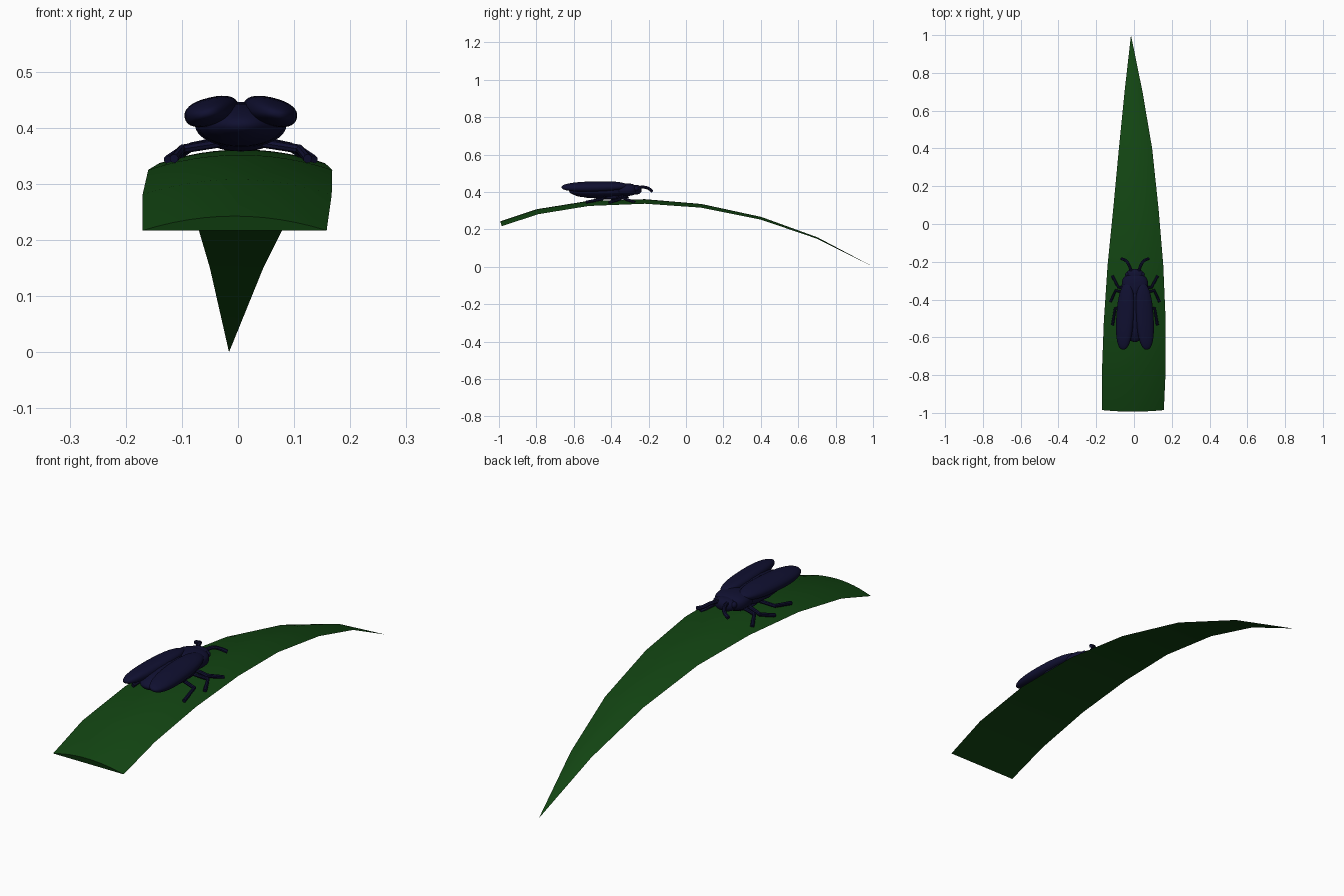
import bpy, bmesh, math
from mathutils import Vector, Euler

if "Cube" in bpy.data.objects:
    bpy.data.objects.remove(bpy.data.objects["Cube"])


def material(name, rgb):
    m = bpy.data.materials.new(name)
    m.diffuse_color = (*rgb, 1)
    m.use_nodes = True
    m.node_tree.nodes["Principled BSDF"].inputs["Base Color"].default_value = m.diffuse_color
    return m


GREEN = material("leaf green", (0.006, 0.058, 0.006))
NAVY = material("beetle navy", (0.005, 0.005, 0.030))
CX = 0.005  # beetle centre line


def finish(bm, name, mat, angle):
    bmesh.ops.recalc_face_normals(bm, faces=bm.faces)
    me = bpy.data.meshes.new(name)
    bm.to_mesh(me)
    bm.free()
    ob = bpy.data.objects.new(name, me)
    bpy.context.collection.objects.link(ob)
    me.materials.append(mat)
    bpy.ops.object.select_all(action='DESELECT')
    ob.select_set(True)
    bpy.context.view_layer.objects.active = ob
    bpy.ops.object.shade_smooth_by_angle(angle=math.radians(angle))
    return ob


def blob(name, loc, radii, rot=(0, 0, 0), power=1.0, rings=0.0):
    """Rounded form; power below 1 squares it off, rings adds segments along y."""
    bm = bmesh.new()
    bmesh.ops.create_uvsphere(bm, u_segments=32, v_segments=24, radius=1,
                              matrix=Euler((math.pi / 2, 0, 0)).to_matrix().to_4x4())
    r = Euler([math.radians(a) for a in rot]).to_matrix()
    for v in bm.verts:
        k = 1 + rings * math.cos(v.co.y * 18)
        c = Vector([math.copysign(abs(a) ** power, a) * s for a, s in zip(v.co, radii)])
        c.x *= k
        c.z *= k
        v.co = r @ c + Vector(loc)
    return finish(bm, name, NAVY, 40)


def tube(name, pts, radius, kind):
    cu = bpy.data.curves.new(name, 'CURVE')
    cu.dimensions = '3D'
    cu.bevel_depth = radius
    cu.bevel_resolution = 2
    cu.use_fill_caps = True
    sp = cu.splines.new(kind)
    if kind == 'BEZIER':
        sp.bezier_points.add(len(pts) - 1)
        for p, q in zip(sp.bezier_points, pts):
            p.co = q
            p.handle_left_type = p.handle_right_type = 'AUTO'
    else:
        sp.points.add(len(pts) - 1)
        for p, q in zip(sp.points, pts):
            p.co = (*q, 1)
    cu.materials.append(NAVY)
    ob = bpy.data.objects.new(name, cu)
    bpy.context.collection.objects.link(ob)
    bpy.ops.object.select_all(action='DESELECT')
    ob.select_set(True)
    bpy.context.view_layer.objects.active = ob
    bpy.ops.object.convert(target='MESH')
    bpy.ops.object.shade_smooth_by_angle(angle=math.radians(40))


# Leaf blade: flat underside, arched top, tapering to a tip (y, z, left, right)
stations = [(-.985, .217, -.17, .158), (-.79, .281, -.17, .167), (-.52, .325, -.16, .168),
            (-.22, .337, -.14, .155), (.08, .316, -.11, .13), (.4, .252, -.08, .096),
            (.7, .150, -.05, .045)]
bm = bmesh.new()
N = 12
rows = []
for i, (y, z, l, r) in enumerate(stations):
    ya, za = stations[max(i - 1, 0)][:2]
    yb, zb = stations[i + 1][:2] if i < 6 else (1, 0)
    n = Vector((0, za - zb, yb - ya)).normalized()
    top = []
    for k in range(N + 1):
        t = k / N
        h = 0.082 * (r - l) * (1 - (2 * t - 1) ** 2)
        top.append(bm.verts.new(Vector((l + (r - l) * t, y, z)) + n * h))
    rows.append(top)
for a, b in zip(rows, rows[1:]):
    for k in range(N):
        bm.faces.new((a[k], a[k + 1], b[k + 1], b[k]))
    bm.faces.new((a[0], b[0], b[N], a[N]))
tip = bm.verts.new((-.016, 1, 0))
for k in range(N):
    bm.faces.new((rows[-1][k], rows[-1][k + 1], tip))
bm.faces.new((rows[-1][0], tip, rows[-1][N]))
bm.faces.new(rows[0])
finish(bm, "leaf_blade", GREEN, 30)

# Body
blob("abdomen", (CX, -.46, .405), (.080, .165, .040), rings=.02)
blob("thorax", (CX, -.325, .412), (.070, .065, .034), power=.8)
blob("head", (CX, -.272, .412), (.046, .035, .026), power=.85)
blob("leg_base", (CX, -.39, .372), (.050, .085, .014))

# Wing cases, antennae and legs on both sides
for s, side in ((-1, "left"), (1, "right")):
    blob("wing_case_" + side, (CX + s * .052, -.49, .429), (.047, .176, .025),
         (1.5, s * 13, s * 4), power=.85)
    blob("eye_" + side, (CX + s * .040, -.268, .417), (.012, .014, .013))

    def at(pts):
        return [(CX + s * x, y, z) for x, y, z in pts]

    tube("antenna_" + side, at([(.02, -.25, .425), (.033, -.215, .424),
                                (.05, -.193, .414), (.074, -.183, .405)]), .008, 'BEZIER')
    tube("front_leg_" + side, at([(.03, -.34, .378), (.088, -.335, .366),
                                  (.120, -.275, .345)]), .008, 'POLY')
    tube("middle_leg_" + side, at([(.03, -.37, .376), (.102, -.352, .362),
                                   (.130, -.412, .343)]), .008, 'POLY')
    tube("rear_leg_" + side, at([(.03, -.43, .374), (.105, -.448, .362),
                                 (.119, -.535, .345)]), .008, 'POLY')
